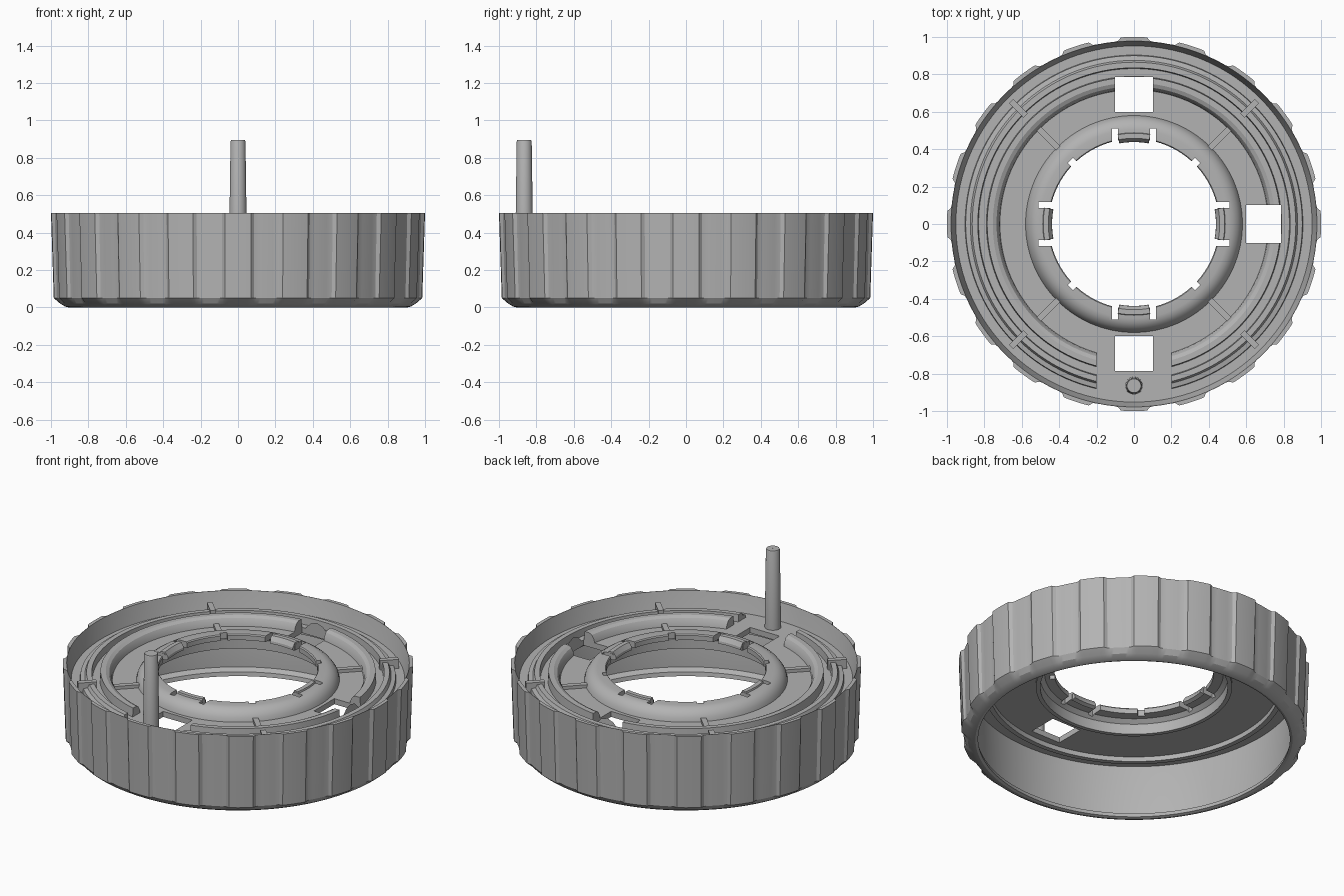
import bpy, bmesh, math
from mathutils import Matrix

cube = bpy.data.objects.get("Cube")
if cube:
    bpy.data.objects.remove(cube, do_unlink=True)

grey = bpy.data.materials.new("plain_grey")
grey.use_nodes = True
COLOUR = (0.45, 0.45, 0.45, 1)
grey.diffuse_color = COLOUR
grey.node_tree.nodes["Principled BSDF"].inputs["Base Color"].default_value = COLOUR


def finish(name, bm, smooth=True):
    bmesh.ops.recalc_face_normals(bm, faces=bm.faces)
    mesh = bpy.data.meshes.new(name)
    bm.to_mesh(mesh)
    bm.free()
    mesh.materials.append(grey)
    obj = bpy.data.objects.new(name, mesh)
    bpy.context.collection.objects.link(obj)
    if smooth:
        activate(obj)
        bpy.ops.object.shade_smooth_by_angle(angle=math.radians(25))
    return obj


def activate(obj):
    bpy.ops.object.select_all(action='DESELECT')
    obj.select_set(True)
    bpy.context.view_layer.objects.active = obj


def lathe(name, profile, start=0, sweep=360, steps=120, flute=None):
    """Revolve a closed (radius, height) profile; flute(angle) trims points marked with a third value."""
    bm = bmesh.new()
    full = sweep == 360
    rings = []
    for i in range(steps if full else steps + 1):
        a = start + sweep * i / steps
        c, s = math.cos(math.radians(a)), math.sin(math.radians(a))
        ring = []
        for r, z, *mark in profile:
            if mark and flute:
                r -= mark[0] * flute(a)
            ring.append(bm.verts.new((r * c, r * s, z)))
        rings.append(ring)
    n = len(profile)
    for i in range(steps):
        p, q = rings[i], rings[(i + 1) % len(rings)]
        for j in range(n):
            k = (j + 1) % n
            bm.faces.new((p[j], q[j], q[k], p[k]))
    if not full:
        bm.faces.new(rings[0])
        bm.faces.new(rings[-1])
    return finish(name, bm)


def box(name, x0, x1, y0, y1, z0, z1, angle=0):
    bm = bmesh.new()
    bmesh.ops.create_cube(bm, size=1)
    for v in bm.verts:
        v.co = ((x0 + x1) / 2 + v.co.x * (x1 - x0),
                (y0 + y1) / 2 + v.co.y * (y1 - y0),
                (z0 + z1) / 2 + v.co.z * (z1 - z0))
    bm.transform(Matrix.Rotation(math.radians(angle), 4, 'Z'))
    return finish(name, bm, False)


def cut(obj, cutters):
    for c in cutters:
        c.hide_render = True
        mod = obj.modifiers.new("cut", 'BOOLEAN')
        mod.operation = 'DIFFERENCE'
        mod.solver = 'EXACT'
        mod.object = c
        activate(obj)
        bpy.ops.object.modifier_apply(modifier=mod.name)


def grip(angle):
    """0 on the twenty raised panels, 1 in the recesses, sloped between."""
    d = abs((angle + 9) % 18 - 9)
    return min(1, max(0, (d - 4) / 1.2))


# Fluted outer wall
lathe("outer_wall", [(0.905, 0), (0.925, 0.005), (0.95, 0.02), (0.985, 0.05, 0.015),
                     (1.0, 0.505, 0.02), (0.978, 0.505), (0.955, 0.41), (0.94, 0.36),
                     (0.93, 0.045), (0.895, 0.03), (0.89, 0.005)], steps=360, flute=grip)

# Floor with raised central hub
FLOOR = 0.40
floor = lathe("floor_and_hub", [(0.958, FLOOR), (0.58, FLOOR), (0.573, 0.425), (0.555, 0.45), (0.53, 0.467),
                                (0.505, 0.472), (0.46, 0.472), (0.455, 0.465), (0.455, 0.435),
                                (0.51, 0.432), (0.535, 0.41), (0.545, 0.365), (0.95, 0.365)])

# Raised concentric rings on the floor and the skirt below it
inner_ring = lathe("inner_track", [(0.715, 0.39), (0.72, 0.42), (0.735, 0.445), (0.755, 0.455),
                                   (0.785, 0.455), (0.79, 0.39)])
outer_ring = lathe("outer_track", [(0.83, 0.39), (0.835, 0.445), (0.865, 0.445), (0.875, 0.425),
                                   (0.90, 0.42), (0.905, 0.39)])
lathe("under_skirt", [(0.83, 0.37), (0.83, 0.335), (0.86, 0.335), (0.86, 0.37)])
lathe("hub_skirt", [(0.535, 0.40), (0.535, 0.345), (0.56, 0.345), (0.56, 0.37)])

# Cutters: four windows, eight spring slots, four small notches, front gap
windows = [box("window_cutter", 0.6, 0.785, -0.102, 0.102, 0.2, 0.7, a) for a in range(0, 360, 90)]
slots = [box("slot_cutter", 0.40, 0.51, y - 0.016, y + 0.016, 0.2, 0.7, a)
         for a in range(0, 360, 90) for y in (-0.102, 0.102)]
notches = [box("notch_cutter", 0.40, 0.482, -0.02, 0.02, 0.2, 0.7, a) for a in range(45, 360, 90)]
gap = box("gap_cutter", -0.2, 0.2, -0.95, -0.6, 0.3, 0.7)
cut(floor, windows + slots + notches)
cut(inner_ring, windows + [gap])
cut(outer_ring, [gap])
for c in windows + slots + notches + [gap]:
    bpy.data.objects.remove(c, do_unlink=True)

# Spring tongues between the slots
for i, name in enumerate(("left", "back", "right", "front")):
    lathe(name + "_tongue", [(0.46, 0.43), (0.438, 0.44), (0.44, 0.455), (0.458, 0.482), (0.485, 0.482),
                             (0.49, 0.465)], start=90 * i - 10.3, sweep=20.6, steps=8)

# Diagonal radial ribs
for a in range(45, 360, 90):
    box("inner_rib", 0.565, 0.725, -0.016, 0.016, 0.38, 0.42, a)
    box("outer_rib", 0.82, 0.93, -0.016, 0.016, 0.38, 0.458, a)

# Tall tapered post at the front
post = lathe("post", [(0.001, 0.38), (0.047, 0.38), (0.04, 0.888), (0.037, 0.895), (0.001, 0.895)], steps=32)
post.location.y = -0.865
